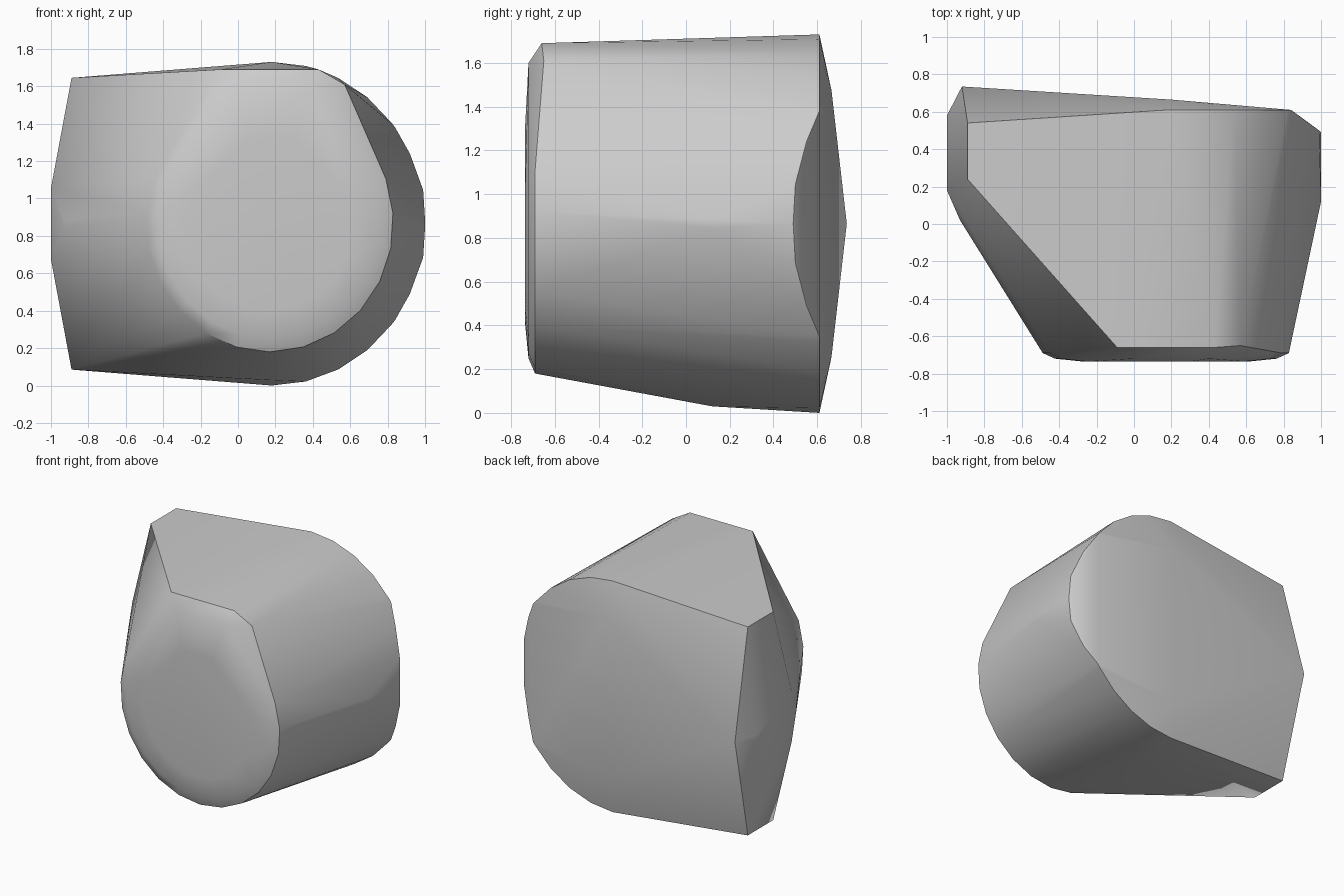
import bpy
import bmesh
from math import cos, sin, radians

cube = bpy.data.objects.get("Cube")
if cube:
    bpy.data.objects.remove(cube)

MID = 0.865  # height of the horizontal symmetry line of the rear half
points = []


def mirrored(x, y, dz):
    """Add a point above and below the middle height."""
    points.extend([(x, y, MID + dz), (x, y, MID - dz)])


def arc(cx, cz, rx, rz, start, stop, count):
    """Points of an elliptical arc in the xz plane."""
    for i in range(count):
        a = radians(start + (stop - start) * i / (count - 1))
        yield cx + rx * cos(a), cz + rz * sin(a)


# Rounded back rim, sloping forward where it nears the left side
for x, z in arc(0.18, MID, 0.82, MID, 0, 90, 8):
    points.append((x, 0.61 - max(0, x - 0.84) * 0.75, z))
    points.append((x, 0.61 - max(0, x - 0.84) * 0.75, 2 * MID - z))

# Back face and the widest line of the left side
mirrored(0.84, 0.61, 0.515)
mirrored(0.2, 0.665, 0.61)
mirrored(-0.92, 0.735, 0)
mirrored(0.99, 0.5, 0.18)
mirrored(1.0, 0.12, 0.02)

# Pointed right side with its upper and lower corners
for y in (0.24, 0.54):
    mirrored(-0.89, y, 0.78)
mirrored(-1.0, 0.18, 0.19)
mirrored(-1.0, 0.58, 0.02)
mirrored(-0.93, 0.02, 0.02)
points.append((0.15, 0.12, 0.03))

# Teardrop front cap, stepping in towards the flat face
for y, scale in ((-0.66, 0.985), (-0.69, 1), (-0.72, 0.9), (-0.735, 0.68)):
    for x, z in arc(0.17, 0.87, 0.66 * scale, 0.69 * scale, -200, 20, 15):
        points.append((x, y, z))
for x, y, z in ((-0.09, -0.66, 1.69), (0.43, -0.66, 1.69), (0.57, -0.65, 1.61),
                (0.0, -0.72, 1.6), (0.4, -0.72, 1.6),
                (0.05, -0.735, 1.32), (0.3, -0.735, 1.32)):
    points.append((x, y, z))

# Wrap the profiles in one convex shell
bm = bmesh.new()
for p in points:
    bm.verts.new(p)
bmesh.ops.remove_doubles(bm, verts=bm.verts[:], dist=0.005)
bmesh.ops.convex_hull(bm, input=bm.verts[:])
loose = [v for v in bm.verts if not v.link_faces]
bmesh.ops.delete(bm, geom=loose, context='VERTS')
bmesh.ops.dissolve_limit(bm, angle_limit=radians(1), verts=bm.verts[:], edges=bm.edges[:])
bmesh.ops.recalc_face_normals(bm, faces=bm.faces[:])
mesh = bpy.data.meshes.new("faceted_stone")
bm.to_mesh(mesh)
bm.free()
stone = bpy.data.objects.new("faceted_stone", mesh)
bpy.context.collection.objects.link(stone)

# Single plain grey
grey = bpy.data.materials.new("stone_grey")
grey.use_nodes = True
colour = (0.6, 0.6, 0.6, 1)
grey.diffuse_color = colour
grey.node_tree.nodes["Principled BSDF"].inputs["Base Color"].default_value = colour
mesh.materials.append(grey)

# Soft shading with crisp main edges
bpy.ops.object.select_all(action='DESELECT')
stone.select_set(True)
bpy.context.view_layer.objects.active = stone
bpy.ops.object.shade_smooth_by_angle(angle=radians(35))
